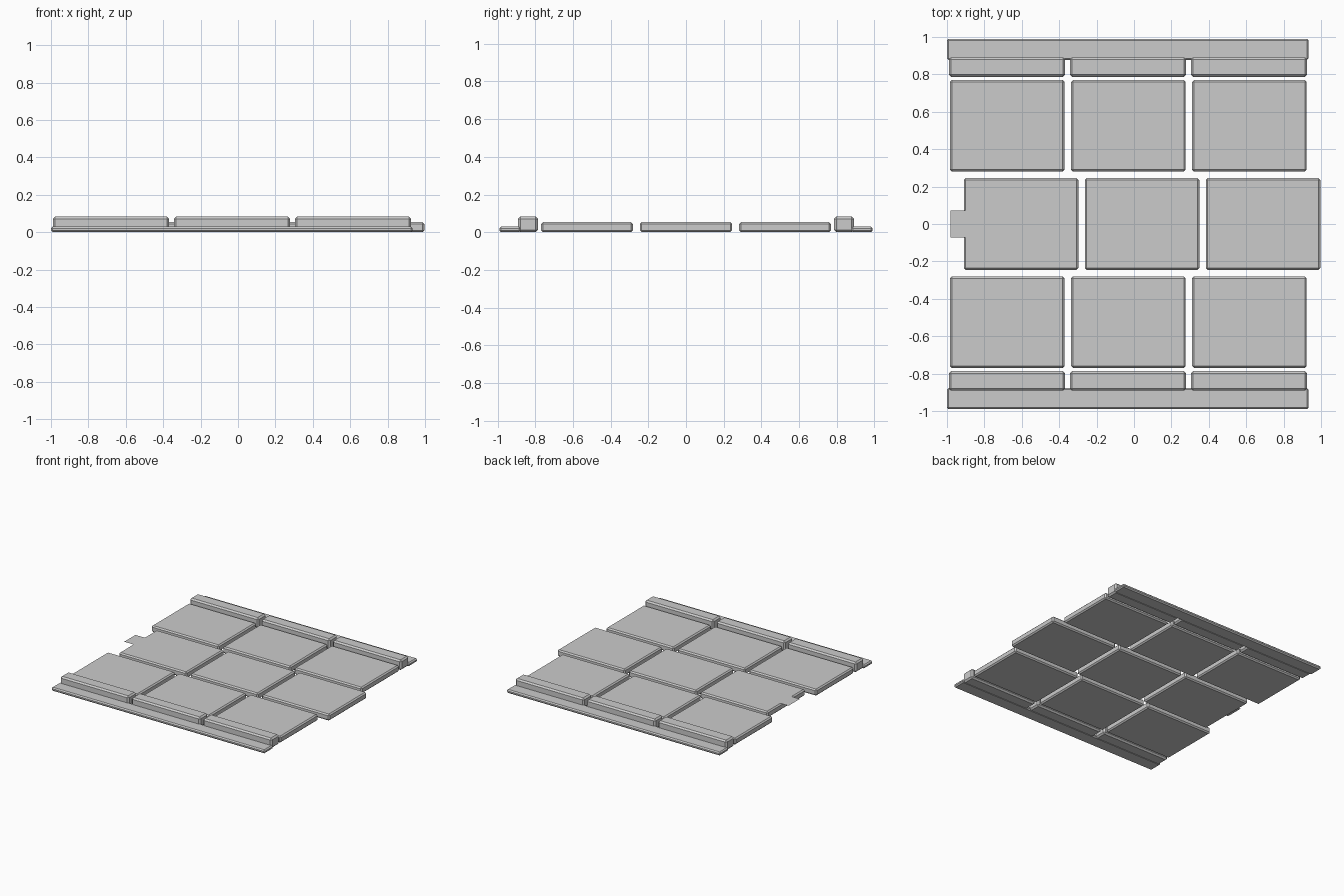
import bpy
import bmesh

if "Cube" in bpy.data.objects:
    bpy.data.objects.remove(bpy.data.objects["Cube"])

# One concrete grey for everything
grey = bpy.data.materials.new("concrete_grey")
grey.diffuse_color = (0.6, 0.6, 0.6, 1.0)
grey.use_nodes = True
grey.node_tree.nodes["Principled BSDF"].inputs["Base Color"].default_value = grey.diffuse_color


def finish(name, bm):
    mesh = bpy.data.meshes.new(name)
    bm.to_mesh(mesh)
    bm.free()
    mesh.materials.append(grey)
    obj = bpy.data.objects.new(name, mesh)
    bpy.context.collection.objects.link(obj)
    return obj


def slab(name, x0, x1, y0, y1, z0, z1, chamfer):
    """Box given by its limits, with all edges chamfered."""
    bm = bmesh.new()
    bmesh.ops.create_cube(bm, size=1.0)
    for v in bm.verts:
        v.co = ((x0 + x1) / 2 + v.co.x * (x1 - x0),
                (y0 + y1) / 2 + v.co.y * (y1 - y0),
                (z0 + z1) / 2 + v.co.z * (z1 - z0))
    bmesh.ops.bevel(bm, geom=bm.edges[:], offset=chamfer, segments=1,
                    profile=0.5, affect='EDGES')
    return finish(name, bm)


PITCH = 0.647      # spacing of stones along x
TILE_TOP = 0.053

# Centre row of paving stones, shifted half a step along x
for i in range(3):
    x = -0.91 + i * PITCH
    slab(f"centre_paving_{i + 1}", x, x + 0.613, -0.245, 0.245,
         0.0, TILE_TOP, 0.01)

# Outer paving rows, kerb stones and gutters, mirrored front and back
for side, s in (("front", -1), ("back", 1)):
    for i in range(3):
        x = -0.984 + i * PITCH
        ya, yb = sorted((s * 0.281, s * 0.769))
        slab(f"{side}_paving_{i + 1}", x, x + 0.613, ya, yb,
             0.0, TILE_TOP, 0.01)
        ya, yb = sorted((s * 0.786, s * 0.891))
        slab(f"{side}_kerb_{i + 1}", x - 0.006, x + 0.616, ya, yb,
             0.0, 0.083, 0.012)
    ya, yb = sorted((s * 0.877, s * 0.99))
    slab(f"{side}_gutter", -1.0, 0.934, ya, yb, 0.0, 0.029, 0.009)

# Thin flat flap lying over the left edge of the centre row
bm = bmesh.new()
corners = [(-0.98, -0.073), (-0.88, -0.073), (-0.88, 0.073), (-0.98, 0.073)]
bm.faces.new([bm.verts.new((x, y, 0.057)) for x, y in corners])
finish("edge_flap", bm)
